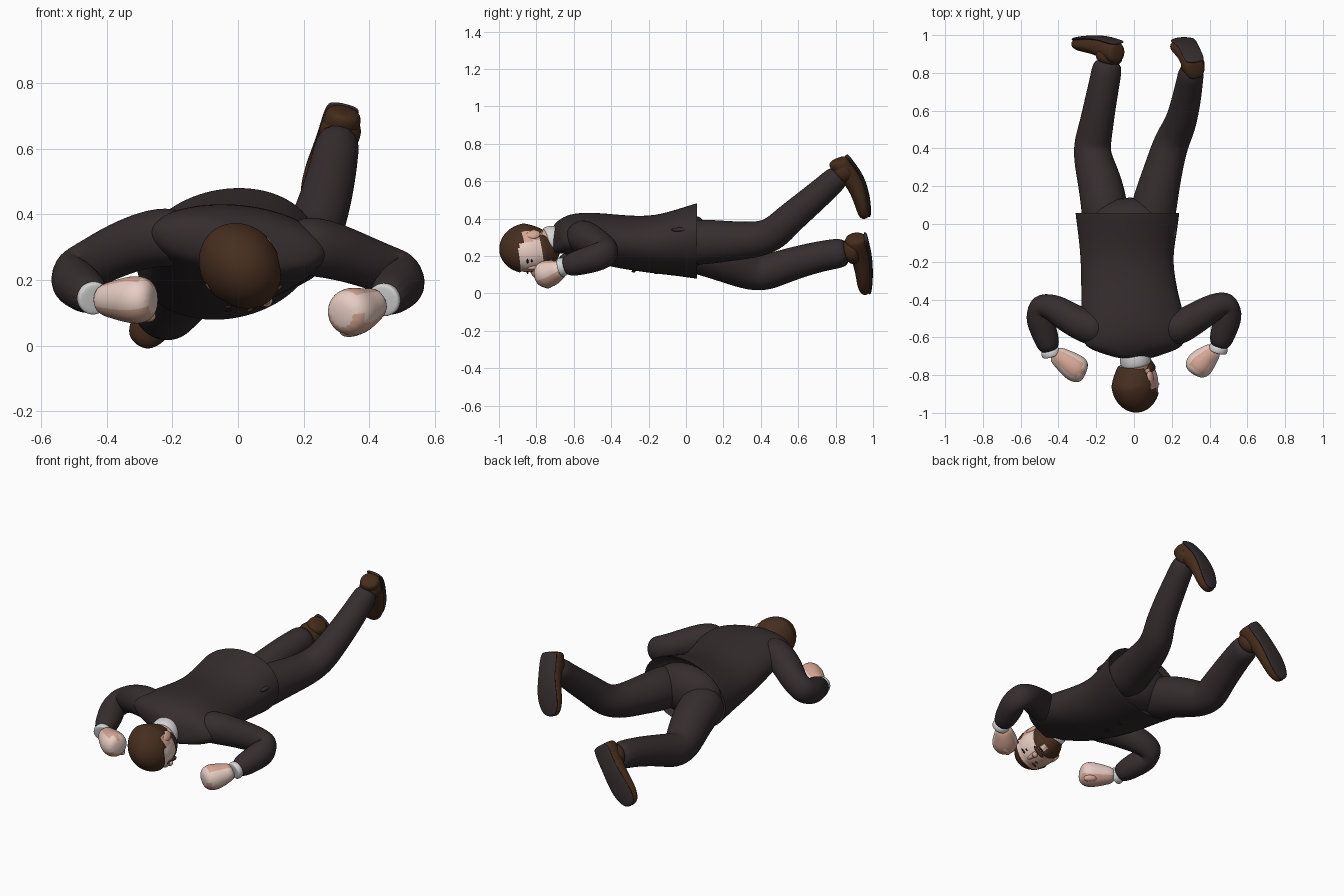
import bpy, bmesh, math
from mathutils import Vector, Matrix

if "Cube" in bpy.data.objects:
    bpy.data.objects.remove(bpy.data.objects["Cube"])


def material(name, r, g, b):
    m = bpy.data.materials.new(name)
    m.use_nodes = True
    m.diffuse_color = (r, g, b, 1)
    bsdf = m.node_tree.nodes["Principled BSDF"]
    bsdf.inputs["Base Color"].default_value = (r, g, b, 1)
    bsdf.inputs["Roughness"].default_value = 0.8
    return m


SUIT = material("charcoal cloth", .036, .026, .028)
PALE = material("pale skin", .84, .64, .57)
ROSY = material("rosy skin", .66, .38, .3)
HAIR = material("brown hair", .062, .027, .014)
LEATHER = material("brown leather", .058, .025, .011)
SHIRT = material("white shirt", .66, .66, .66)
DARK = material("dark features", .02, .012, .01)


def finish(name, bm, mats, level=0):
    bmesh.ops.recalc_face_normals(bm, faces=bm.faces[:])
    me = bpy.data.meshes.new(name)
    bm.to_mesh(me)
    bm.free()
    for m in mats:
        me.materials.append(m)
    for p in me.polygons:
        p.use_smooth = True
    ob = bpy.data.objects.new(name, me)
    bpy.context.collection.objects.link(ob)
    if level:
        mod = ob.modifiers.new("smooth", "SUBSURF")
        mod.levels = mod.render_levels = level
    return ob


def loft(name, mat, rings, sides=16):
    """Skin a list of (centre, axis a, axis b) ellipses and cap both ends."""
    bm = bmesh.new()
    loops = []
    for c, a, b in rings:
        angles = [2 * math.pi * i / sides for i in range(sides)]
        loops.append([bm.verts.new(c + a * math.cos(t) + b * math.sin(t)) for t in angles])
    for p, q in zip(loops, loops[1:]):
        for i in range(sides):
            j = (i + 1) % sides
            bm.faces.new((p[i], p[j], q[j], q[i]))
    bm.faces.new(loops[0])
    bm.faces.new(loops[-1])
    return finish(name, bm, [mat], 2)


def tube(name, mat, path, sides=14):
    """Limb through (x, y, z, radius) points."""
    pts = [Vector(p[:3]) for p in path]
    rings = []
    for i, p in enumerate(pts):
        t = (pts[min(i + 1, len(pts) - 1)] - pts[max(i - 1, 0)]).normalized()
        side = t.cross(Vector((0, 0, 1))).normalized()
        r = path[i][3] * 1.03
        rings.append((p, side * r, side.cross(t) * r))
    return loft(name, mat, rings, sides)


def ball(name, mat, centre, size, frame=Matrix()):
    bm = bmesh.new()
    bmesh.ops.create_uvsphere(bm, u_segments=20, v_segments=12, radius=1)
    bm.transform(frame @ Matrix.Translation(centre) @ Matrix.Diagonal((*size, 1)))
    return finish(name, bm, [mat])


# Jacket: rings along the body (y, centre x, centre z, half width, half depth), hollow at the hem
jacket = [(-.02, -.035, .28, .24, .165), (.05, -.035, .28, .265, .19), (.064, -.035, .28, .278, .203),
          (.05, -.035, .28, .277, .202), (-.06, -.035, .27, .262, .176), (-.2, -.04, .258, .242, .15),
          (-.4, -.02, .282, .262, .143), (-.52, 0, .305, .28, .128), (-.61, 0, .313, .28, .11),
          (-.66, 0, .31, .25, .09), (-.69, 0, .3, .15, .075), (-.715, .005, .29, .085, .06)]
loft("jacket", SUIT, [(Vector((x, y, z)), Vector((w, 0, .08 * (y + .2))), Vector((.01, 0, d)))
                      for y, x, z, w, d in jacket], 24)
ball("trouser_seat", SUIT, (-.02, .01, .28), (.22, .13, .145))
ball("left_pocket_flap", SUIT, (.212, -.03, .34), (.014, .05, .012))

# Buttons along the jacket front
for i in range(3):
    y = -.28 + .12 * i
    ball("jacket_button", DARK, (-.03, y, .118 - .08 * (y + .28)), (.011, .011, .006))

# Trouser legs
tube("left_leg", SUIT, [(.09, -.03, .27, .12), (.105, .1, .275, .122), (.145, .25, .28, .105), (.185, .4, .288, .095),
                        (.22, .48, .325, .09), (.25, .54, .388, .083), (.278, .66, .488, .077),
                        (.296, .76, .575, .07), (.308, .84, .65, .066)])
tube("right_leg", SUIT, [(-.15, -.03, .25, .12), (-.155, .1, .22, .125), (-.185, .24, .165, .115),
                         (-.222, .36, .11, .1), (-.22, .43, .112, .098), (-.2, .52, .143, .09),
                         (-.175, .66, .185, .084), (-.15, .78, .21, .08), (-.135, .875, .222, .078)])


# Shoes: a leather upper and a thin dark sole, swept from heel to toe
def shoe(side, heel, toe, normal, bulge):
    heel, toe, n = Vector(heel), Vector(toe), Vector(normal)
    t = (toe - heel).normalized()
    n = (n - t * n.dot(t)).normalized()
    w = n.cross(t)
    shape = [(0, .045, .1), (.06, .06, .125), (.28, .058, .12), (.45, .06, .1),
             (.7, .072, .085), (.9, .06, .07), (1, .03, .045)]
    upper, sole = [], []
    for s, half, h in shape:
        p = heel.lerp(toe, s) + n * bulge * math.sin(math.pi * s)
        upper.append((p - n * (h / 2 + .003), w * half, n * (h / 2)))
        sole.append((p - n * .007, w * half * .93, n * .011))
    loft(side + "_shoe", LEATHER, upper)
    loft(side + "_sole", SUIT, sole)


shoe("left", (.325, .865, .74), (.235, .985, .41), (0, .88, .47), .04)
shoe("right", (-.085, .965, .31), (-.31, .985, .005), (.05, 1, .2), .02)
tube("left_shoe_ankle", LEATHER, [(.302, .81, .62, .06), (.312, .845, .655, .065), (.32, .875, .68, .058)])
tube("right_shoe_ankle", LEATHER, [(-.14, .85, .22, .068), (-.13, .89, .23, .074), (-.125, .93, .235, .062)])

# Sleeves, cuffs and closed hands
ARMS = {
    "left": dict(
        sleeve=[(.15, -.57, .3, .085), (.24, -.55, .305, .092), (.34, -.49, .274, .08), (.43, -.435, .24, .074),
                (.495, -.42, .215, .076), (.508, -.47, .195, .076), (.48, -.55, .17, .069), (.445, -.665, .14, .058)],
        hand=[(.435, -.66, .14, .042), (.4, -.69, .12, .056), (.36, -.73, .105, .075),
              (.33, -.765, .1, .073), (.312, -.795, .095, .045)]),
    "right": dict(
        sleeve=[(-.15, -.57, .325, .088), (-.24, -.55, .335, .09), (-.34, -.5, .305, .082), (-.43, -.44, .26, .076),
                (-.5, -.43, .222, .077), (-.508, -.49, .2, .075), (-.475, -.57, .175, .069), (-.44, -.685, .145, .058)],
        hand=[(-.43, -.68, .14, .042), (-.385, -.71, .14, .056), (-.325, -.755, .14, .074),
              (-.285, -.778, .14, .072), (-.253, -.79, .14, .045)]),
}
for side, arm in ARMS.items():
    tube(side + "_sleeve", SUIT, arm["sleeve"], 16)
    end, before = (Vector(arm["sleeve"][i][:3]) for i in (-1, -2))
    step = (end - before).normalized()
    tube(side + "_cuff", SHIRT, [(*(end + step * d), r) for d, r in ((-.03, .044), (-.01, .051), (.008, .051), (.014, .045))])
    # Rosy back and palm between pale sides
    hand = tube(side + "_hand", PALE, arm["hand"])
    hand.data.materials.append(ROSY)
    for p in hand.data.polygons:
        p.material_index = int(p.normal.z > .75 or p.normal.z < -.25)
    tip = Vector(arm["hand"][-1][:3])
    s = -1 if side == "left" else 1
    tube(side + "_thumb", ROSY, [(*(tip + Vector((-s * .07, .07, -.035))), .026),
                                 (*(tip + Vector((-s * .025, .06, -.05))), .023),
                                 (*(tip + Vector((s * .0, .035, -.05))), .016)], 8)

# Neck and shirt collar
tube("neck", ROSY, [(0, -.64, .29, .065), (.01, -.72, .28, .07), (.015, -.8, .265, .075)])
tube("shirt_collar", SHIRT, [(.003, -.67, .285, .074), (.005, -.7, .282, .083), (.01, -.74, .275, .083),
                             (.012, -.75, .272, .073)])

# Head: local x is its left, -y its face, z its crown; turned on its side with the chin tucked
up = Vector((.13, -1, -.17)).normalized()
face = Vector((.6, 0, -.8))
face = (face - up * face.dot(up)).normalized()
left = up.cross(face)
HEAD = Matrix((left, -face, up)).transposed().to_4x4()
HEAD.translation = (.008, -.845, .242)


def region(p):
    """0 rosy skin, 1 pale skin, 2 hair and beard."""
    crown = p.z > .062 - .3 * max(0, p.y + .06)
    back = p.y > .02 and p.z > -.1
    temple = -.035 < p.y < .03 and p.z > .03
    chin_gap = p.z > -.1 and p.y < -.06 and abs(p.x) < .018
    beard = p.z < -.062 and p.y < 0 and not chin_gap
    if crown or back or temple or beard:
        return 2
    return int(p.x > 0 and p.y < -.035)


bm = bmesh.new()
bmesh.ops.create_uvsphere(bm, u_segments=64, v_segments=48, radius=1)
for v in bm.verts:
    low = max(0, -v.co.z)
    v.co = Vector((v.co.x * .113 * (1 - .12 * low), v.co.y * .134 * (1 - .15 * low) - .03 * low,
                   v.co.z * (.148 + .014 * low)))
for f in bm.faces:
    f.material_index = region(f.calc_center_median())
for v in bm.verts:
    if region(v.co) == 2:
        v.co = Vector((v.co.x * 1.07, v.co.y * 1.05, v.co.z * 1.04))
bm.transform(HEAD)
finish("head", bm, [ROSY, PALE, HAIR])

# Facial features, mirrored across the face
ball("nose_bridge", ROSY, (0, -.13, -.005), (.014, .016, .035), HEAD)
ball("nose_tip", ROSY, (0, -.143, -.03), (.018, .016, .016), HEAD)
ball("moustache", HAIR, (0, -.137, -.058), (.042, .012, .011), HEAD)
ball("mouth", DARK, (0, -.134, -.078), (.022, .007, .004), HEAD)
for s, side in ((1, "left"), (-1, "right")):
    ball(side + "_eye", DARK, (s * .042, -.12, .006), (.014, .006, .005), HEAD)
    ball(side + "_eyebrow", HAIR, (s * .044, -.12, .028), (.024, .006, .005), HEAD)
    ball(side + "_ear", ROSY, (s * .106, .005, -.028), (.014, .028, .04), HEAD)
